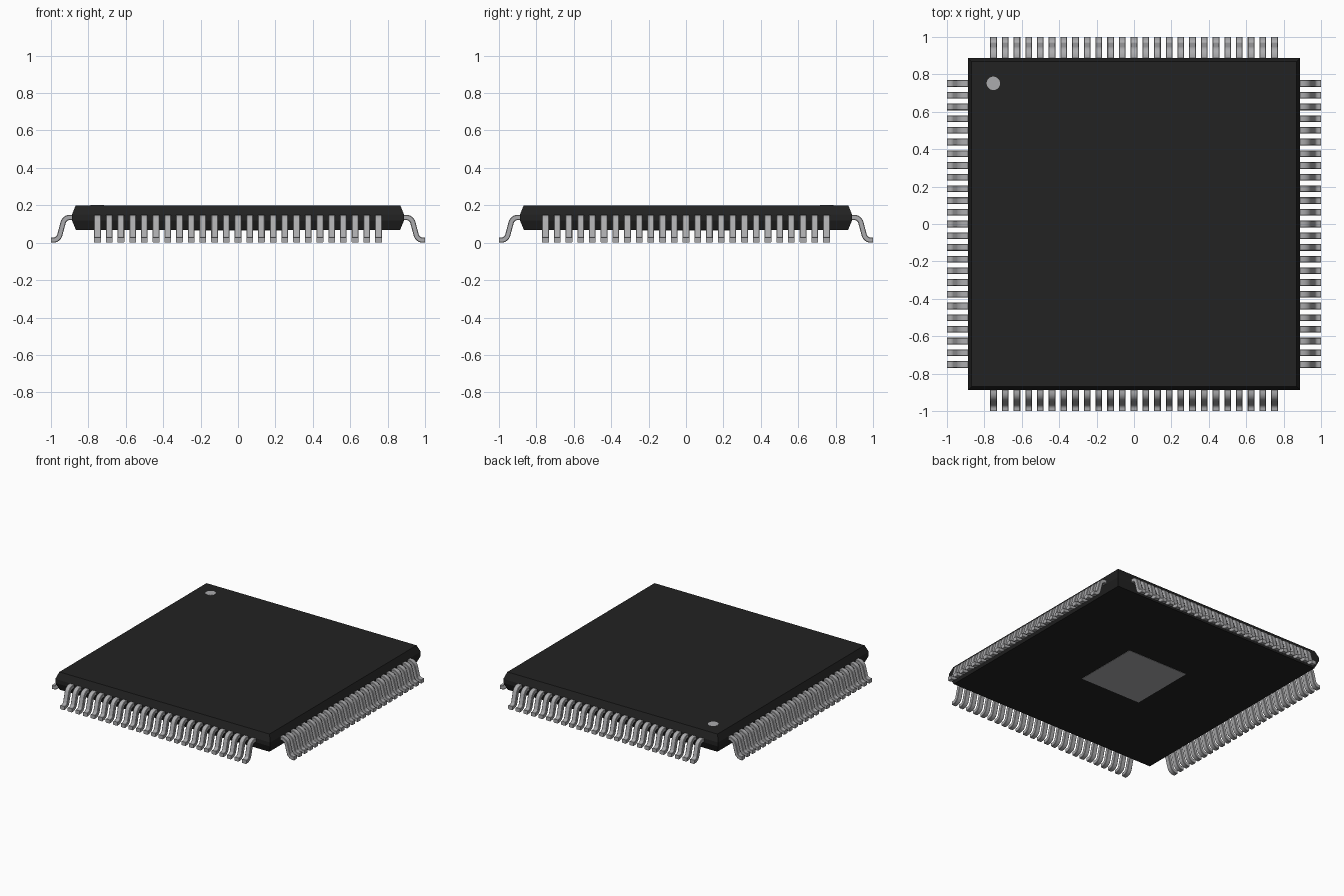
import bpy, bmesh, math
from mathutils import Vector, Matrix

if "Cube" in bpy.data.objects:
    bpy.data.objects.remove(bpy.data.objects["Cube"])


def material(name, rgb):
    m = bpy.data.materials.new(name)
    m.diffuse_color = (*rgb, 1)
    m.use_nodes = True
    m.node_tree.nodes["Principled BSDF"].inputs["Base Color"].default_value = m.diffuse_color
    return m


PLASTIC = material("black_plastic", (0.016, 0.016, 0.016))
METAL = material("silver_metal", (0.41, 0.41, 0.42))


def finish(bm, name, mat, smooth=None):
    bmesh.ops.recalc_face_normals(bm, faces=bm.faces)
    me = bpy.data.meshes.new(name)
    bm.to_mesh(me)
    bm.free()
    me.materials.append(mat)
    ob = bpy.data.objects.new(name, me)
    bpy.context.collection.objects.link(ob)
    if smooth:
        bpy.ops.object.select_all(action='DESELECT')
        ob.select_set(True)
        bpy.context.view_layer.objects.active = ob
        bpy.ops.object.shade_smooth_by_angle(angle=math.radians(smooth))
    return ob


def skin(bm, rings):
    """Bridge a list of closed rings and cap both ends."""
    vs = [[bm.verts.new(p) for p in r] for r in rings]
    n = len(vs[0])
    for a, b in zip(vs, vs[1:]):
        for i in range(n):
            bm.faces.new((a[i], a[(i + 1) % n], b[(i + 1) % n], b[i]))
    bm.faces.new(vs[0][::-1])
    bm.faces.new(vs[-1])


# Moulded body: square layers, tapering above and below the lead line
bm = bmesh.new()
layers = [(0.866, 0.067), (0.888, 0.12), (0.888, 0.15), (0.868, 0.2)]
skin(bm, [[(x * h, y * h, z) for x, y in ((-1, -1), (1, -1), (1, 1), (-1, 1))]
          for h, z in layers])
finish(bm, "body", PLASTIC)

# Pin one marker dot
bm = bmesh.new()
bmesh.ops.create_cone(bm, cap_ends=True, segments=32, radius1=0.036, radius2=0.036,
                      depth=0.004, matrix=Matrix.Translation((-0.752, 0.752, 0.1995)))
finish(bm, "pin_one_dot", METAL, 30)

# Thermal pad underneath
bm = bmesh.new()
bmesh.ops.create_cube(bm, size=1, matrix=Matrix.Translation((0, 0, 0.0675))
                      @ Matrix.Diagonal((0.5, 0.5, 0.005, 1)))
finish(bm, "thermal_pad", METAL)

# Gull-wing centre line: (distance out, height, downward angle)
R, TURN, STEPS = 0.036, math.radians(75), 6
HALF_T, HALF_W, BEVEL = 0.014, 0.018, 0.003
TOP, FOOT = 0.135, HALF_T
drop = R * (1 - math.cos(TURN))
run = (TOP - FOOT - 2 * drop) / math.tan(TURN)
x0 = 0.9
x1 = x0 + 2 * R * math.sin(TURN) + run
path = [(0.86, TOP, 0)]
for i in range(STEPS + 1):
    a = TURN * i / STEPS
    path.append((x0 + R * math.sin(a), TOP - R * (1 - math.cos(a)), a))
for i in range(STEPS, -1, -1):
    a = TURN * i / STEPS
    path.append((x1 - R * math.sin(a), FOOT + R * (1 - math.cos(a)), a))
path.append((1.0, FOOT, 0))

# Lead cross-section: rectangle with trimmed corners
w, t, b = HALF_W, HALF_T, BEVEL
section = [(-w + b, -t), (w - b, -t), (w, -t + b), (w, t - b),
           (w - b, t), (-w + b, t), (-w, t - b), (-w, -t + b)]

# Twenty-five leads along each of the four sides
COUNT, PITCH = 25, 0.0626
for side, name in enumerate(("right", "back", "left", "front")):
    turn = Matrix.Rotation(side * math.pi / 2, 3, 'Z')
    bm = bmesh.new()
    for k in range(COUNT):
        y = (k - (COUNT - 1) / 2) * PITCH
        skin(bm, [[turn @ Vector((d + v * math.sin(a), y + u, z + v * math.cos(a)))
                   for u, v in section] for d, z, a in path])
    finish(bm, name + "_leads", METAL, 35)
